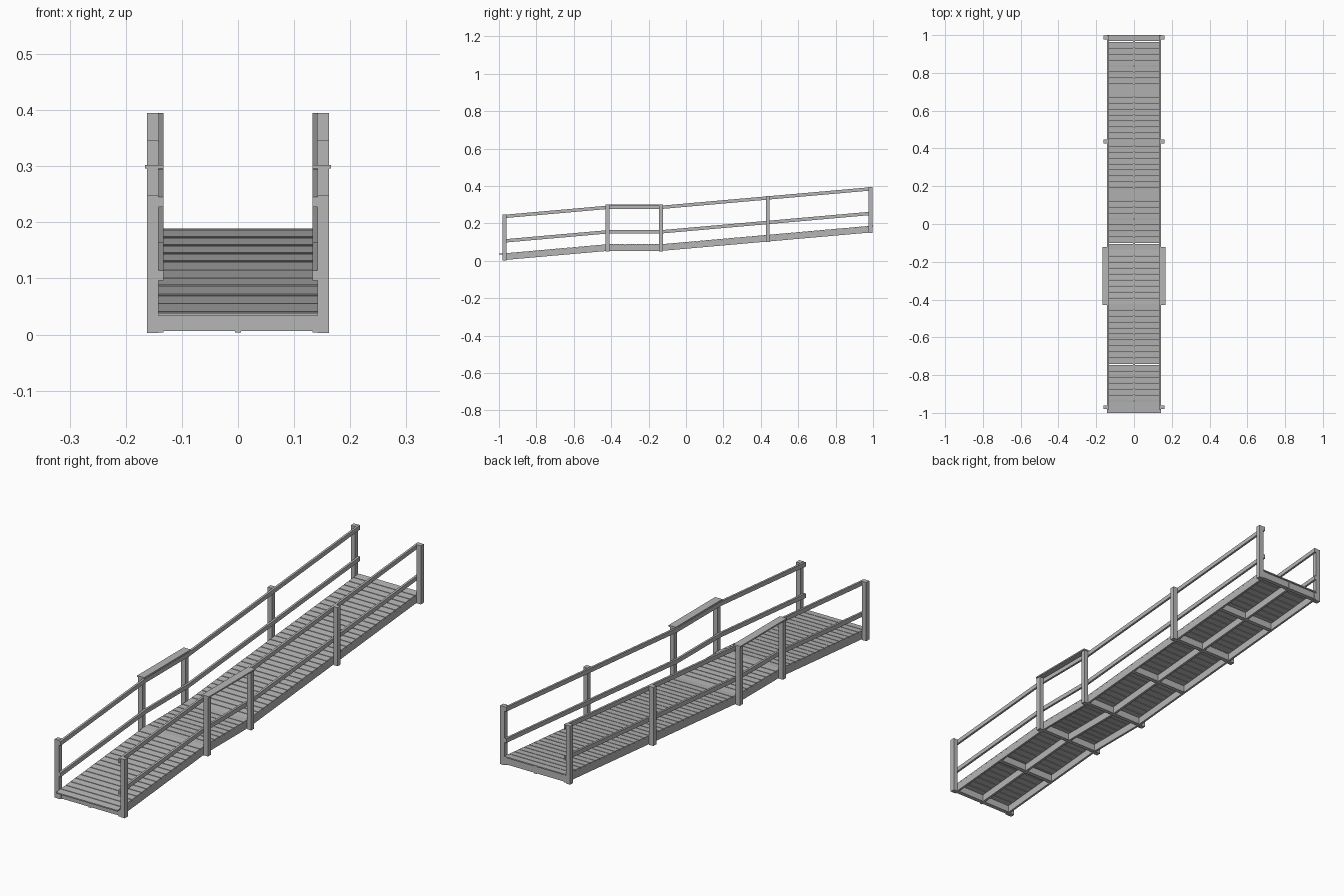
import bpy
import bmesh

if "Cube" in bpy.data.objects:
    bpy.data.objects.remove(bpy.data.objects["Cube"])

# Single material
grey = bpy.data.materials.new("plain grey")
grey.use_nodes = True
COLOUR = (0.47, 0.47, 0.47, 1)
grey.diffuse_color = COLOUR
grey.node_tree.nodes["Principled BSDF"].inputs["Base Color"].default_value = COLOUR

# Walkway stations: lower ramp, level landing, upper ramp
FRONT, LAND_A, LAND_B, BACK = -1.0, -0.42, -0.134, 1.0
SLOPE, LEVEL = 0.088, 0.089
SPANS = {"lower": (FRONT, LAND_A), "landing": (LAND_A, LAND_B), "upper": (LAND_B, BACK)}
POSTS = (-0.97, LAND_A, LAND_B, 0.437, 0.987)
DECK = 0.005
INNER, OUTER = 0.133, 0.142


def floor(y):
    """Deck height along the walkway."""
    if y < LAND_A:
        return LEVEL + (y - LAND_A) * SLOPE
    return LEVEL + max(0, y - LAND_B) * SLOPE


def add_bar(bm, x, y, bottom, top, level=None):
    """Bar following the walkway slope, or level at the given station."""
    def height(v):
        return floor(v if level is None else level)
    quads = []
    for v in y:
        corners = ((x[0], bottom), (x[1], bottom), (x[1], top), (x[0], top))
        quads.append([bm.verts.new((a, v, height(v) + h)) for a, h in corners])
    near, far = quads
    bm.faces.new(near)
    bm.faces.new(far[::-1])
    for i in range(4):
        j = (i + 1) % 4
        bm.faces.new((near[j], near[i], far[i], far[j]))


def finish(name, bm, mirrored=False):
    bmesh.ops.recalc_face_normals(bm, faces=bm.faces)
    mesh = bpy.data.meshes.new(name)
    bm.to_mesh(mesh)
    bm.free()
    mesh.materials.append(grey)
    obj = bpy.data.objects.new(name, mesh)
    bpy.context.collection.objects.link(obj)
    if mirrored:
        obj.modifiers.new("mirror", "MIRROR").use_axis[0] = True
    return obj


# Deck boards with narrow gaps
PITCH, GAP = 0.032, 0.003
for name, (a, b) in SPANS.items():
    bm = bmesh.new()
    count = round((b - a) / PITCH)
    step = (b - a) / count
    for i in range(count):
        start = a + i * step
        end = start + step - (GAP if i < count - 1 else 0)
        add_bar(bm, (-OUTER, OUTER), (start, end), -DECK, 0)
    finish(name + "_deck_boards", bm)

# Side and centre stringers under the deck
side, centre = bmesh.new(), bmesh.new()
for a, b in SPANS.values():
    a, b = max(a, -0.98), min(b, 0.997)
    add_bar(side, (INNER, OUTER), (a, b), -0.036, -DECK)
    add_bar(centre, (-0.005, 0.005), (a, b), -0.036, -DECK)
finish("side_stringers", side, True)
finish("centre_stringer", centre)

# Cross joists at the posts and midway along the long bays
bm = bmesh.new()
for y in POSTS + (-0.695, 0.152, 0.712):
    add_bar(bm, (-INNER, INNER), (y - 0.008, y + 0.008), -0.034, -DECK)
finish("cross_joists", bm)

# Upright posts
bm = bmesh.new()
for y in POSTS:
    add_bar(bm, (OUTER, 0.162), (y - 0.01, y + 0.01), -0.038, 0.207, y)
finish("posts", bm, True)

# Handrails and middle rails on the inner faces of the posts
for name, top in (("handrails", 0.206), ("middle_rails", 0.075)):
    bm = bmesh.new()
    for a, b in SPANS.values():
        add_bar(bm, (INNER, OUTER), (max(a, -0.982), min(b, 0.998)), top - 0.018, top)
    finish(name, bm, True)

# Flat caps over the landing handrails
bm = bmesh.new()
add_bar(bm, (INNER, 0.166), (LAND_A - 0.01, LAND_B + 0.012), 0.207, 0.213, LAND_A)
finish("landing_rail_caps", bm, True)
